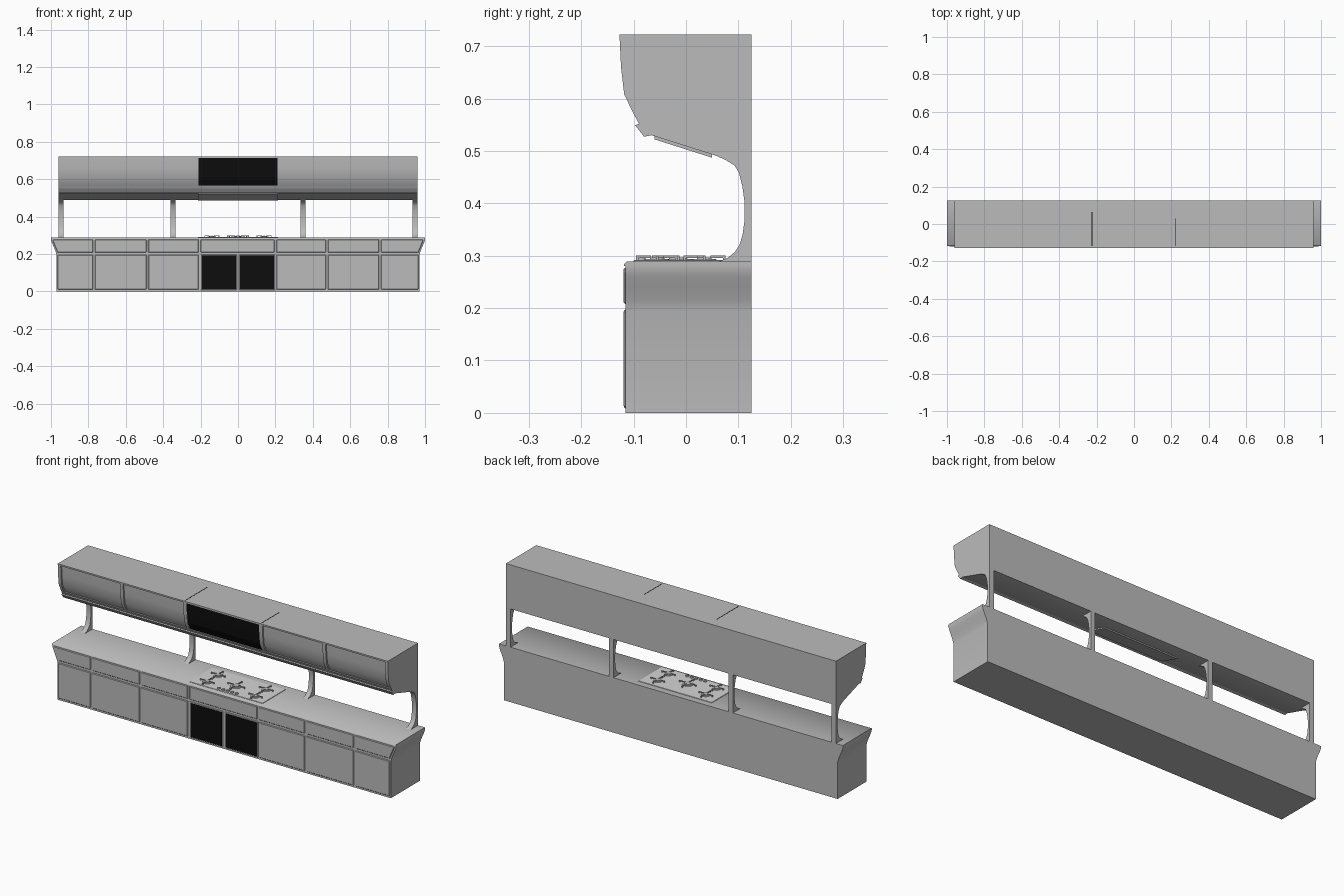
import bpy, bmesh, math
from mathutils import Vector

if "Cube" in bpy.data.objects:
    bpy.data.objects.remove(bpy.data.objects["Cube"])


def material(name, v):
    m = bpy.data.materials.new(name)
    m.diffuse_color = (v, v, v, 1)
    m.use_nodes = True
    m.node_tree.nodes["Principled BSDF"].inputs["Base Color"].default_value = m.diffuse_color
    return m


GREY = material("cabinet grey", 0.5)
BLACK = material("black glass", 0.004)
STEEL = material("light steel", 0.66)


def finish(name, bm, mat, smooth=None, bevel=0):
    bmesh.ops.recalc_face_normals(bm, faces=bm.faces)
    me = bpy.data.meshes.new(name)
    bm.to_mesh(me)
    bm.free()
    me.materials.append(mat)
    ob = bpy.data.objects.new(name, me)
    bpy.context.collection.objects.link(ob)
    if bevel:
        b = ob.modifiers.new("bevel", 'BEVEL')
        b.width, b.segments, b.limit_method = bevel, 1, 'ANGLE'
    if smooth:
        bpy.ops.object.select_all(action='DESELECT')
        ob.select_set(True)
        bpy.context.view_layer.objects.active = ob
        bpy.ops.object.shade_smooth_by_angle(angle=math.radians(smooth))
    return ob


def prism(name, pts, a, b, mat, axis='x', smooth=None, bevel=0):
    """Extrude a (y,z) outline along x, or an (x,z) outline along y."""
    bm = bmesh.new()
    place = (lambda p, t: (t, p[0], p[1])) if axis == 'x' else (lambda p, t: (p[0], t, p[1]))
    f = bm.faces.new([bm.verts.new(place(p, a)) for p in pts])
    ext = bmesh.ops.extrude_face_region(bm, geom=[f])
    verts = [g for g in ext['geom'] if isinstance(g, bmesh.types.BMVert)]
    bmesh.ops.translate(bm, verts=verts, vec=Vector(place((0, 0), b - a)))
    return finish(name, bm, mat, smooth, bevel)


def box(name, x, y, z, mat, bevel=0):
    return prism(name, [(y[0], z[0]), (y[1], z[0]), (y[1], z[1]), (y[0], z[1])],
                 x[0], x[1], mat, bevel=bevel)


BACK = 0.125

# Base cabinet with flared ends
flare = [(0.97, 0), (0.97, 0.195), (0.976, 0.215), (0.986, 0.24), (0.995, 0.26), (1.0, 0.275), (1.0, 0.282)]
prism("base_cabinet", flare + [(-x, z) for x, z in reversed(flare)], -0.115, BACK, GREY, 'y', smooth=25)
# Worktop with a rounded front edge
prism("worktop", [(BACK, 0.28), (-0.118, 0.28), (-0.118, 0.284), (-0.113, 0.289), (BACK, 0.289)],
      -1.0, 1.0, GREY, smooth=50)

# Drawer fronts and doors
edges = [-0.97, -0.77, -0.485, -0.205, 0.2, 0.475, 0.76, 0.97]
G = 0.005
for i, (a, b) in enumerate(zip(edges, edges[1:])):
    tl = -0.99 if i == 0 else a + G
    tr = 0.99 if i == 6 else b - G
    prism(f"drawer_front_{i}", [(a + G, 0.208), (b - G, 0.208), (tr, 0.25 if 0 < i < 6 else 0.268),
                                (tr, 0.277), (tl, 0.277), (tl, 0.25 if 0 < i < 6 else 0.268)],
          -0.119, -0.112, GREY, 'y', bevel=0.003)
    if i != 3:
        box(f"cabinet_door_{i}", (a + G, b - G), (-0.119, -0.112), (0.01, 0.196), GREY, 0.003)
# Oven doors with black glass
for s in (-1, 1):
    x = sorted((s * 0.006, s * 0.199))
    box("oven_door", x, (-0.118, -0.112), (0.008, 0.197), GREY, 0.002)
    box("oven_glass", (x[0] + 0.005, x[1] - 0.005), (-0.1195, -0.116), (0.013, 0.191), BLACK)

# Posts joining base and wall cabinet, front edge curved
curve = [(0.055, 0.492), (0.075, 0.483), (0.093, 0.472), (0.101, 0.458), (0.108, 0.43), (0.112, 0.40),
         (0.112, 0.37), (0.108, 0.34), (0.102, 0.32), (0.093, 0.307), (0.08, 0.296), (0.06, 0.288)]
post = [(BACK, 0.51), (0.055, 0.505)] + curve + [(BACK, 0.288)]
for x in (-0.96, -0.36, 0.334, 0.934):
    prism("support_post", post, x, x + 0.026, GREY, smooth=30)

# Wall cabinet: recessed core, then ribs and rails standing proud
front = [(-0.127, 0.722), (-0.124, 0.66), (-0.118, 0.608), (-0.103, 0.577), (-0.089, 0.55)]
REC = 0.008


def front_y(z):
    for (y1, z1), (y0, z0) in zip(front, front[1:]):
        if z >= z0:
            return y0 + (y1 - y0) * (z - z0) / (z1 - z0)
    return front[-1][0]


def strip(z0, z1, out, depth):
    """Band following the curved cabinet front between two heights."""
    zs = [z0] + [z for _, z in reversed(front) if z0 < z < z1] + [z1]
    return [(front_y(z) + out, z) for z in zs] + [(front_y(z) + depth, z) for z in reversed(zs)]


core = [(y + REC, z) for y, z in front]
prism("wall_cabinet", [(BACK, 0.722)] + core + [(-0.066, 0.53), (0.06, 0.49), (BACK, 0.49)],
      -0.96, 0.96, GREY, smooth=35)
for a, b in ((-0.96, -0.943), (-0.598, -0.58), (-0.23, -0.211),
             (0.211, 0.23), (0.58, 0.598), (0.943, 0.96)):
    prism("door_rib", strip(0.55, 0.722, 0, 0.02), a, b, GREY, smooth=35)
prism("top_rail", strip(0.714, 0.722, 0, 0.02), -0.96, 0.96, GREY)
prism("bottom_rail", strip(0.55, 0.565, 0, 0.02), -0.96, 0.96, GREY)
prism("centre_glass", strip(0.567, 0.713, 0.003, 0.012), -0.211, 0.211, BLACK)
# Lip under the doors
prism("light_lip", [(-0.097, 0.549), (-0.08, 0.527), (-0.066, 0.53), (-0.06, 0.552), (-0.088, 0.552)],
      -0.96, 0.96, GREY)
# Extractor plate under the centre
prism("extractor_plate", [(-0.06, 0.529), (-0.06, 0.522), (0.05, 0.487), (0.05, 0.494)],
      -0.215, 0.215, GREY)
# Thin seams on the roof
for x, y in ((-0.224, 0.065), (0.22, 0.03)):
    box("roof_seam", (x - 0.002, x + 0.002), (-0.118, y), (0.7215, 0.7225), BLACK)

# Hob plate
box("hob_plate", (-0.213, 0.213), (-0.10, 0.09), (0.286, 0.2915), STEEL, 0.001)


def cylinder(name, x, y, z0, z1, r, mat, n=16):
    bm = bmesh.new()
    bmesh.ops.create_cone(bm, cap_ends=True, segments=n, radius1=r, radius2=r * 0.92, depth=z1 - z0)
    bmesh.ops.translate(bm, verts=bm.verts, vec=(x, y, (z0 + z1) / 2))
    return finish(name, bm, mat, smooth=40)


# Burners with cross-shaped pan supports
for x, y, r in ((-0.14, -0.055, 0.04), (-0.14, 0.035, 0.04), (0, -0.015, 0.05),
                (0.14, -0.055, 0.04), (0.14, 0.035, 0.04)):
    cylinder("burner_base", x, y, 0.290, 0.294, r * 0.6, GREY)
    cylinder("burner_cap", x, y, 0.293, 0.297, r * 0.36, GREY)
    bm = bmesh.new()
    for k in range(4):
        c, s = math.cos(k * math.pi / 2), math.sin(k * math.pi / 2)
        for d0, d1, z0, z1 in ((0.3, 1.0, 0.296, 0.300), (0.88, 1.0, 0.290, 0.297)):
            vs = bmesh.ops.create_cube(bm, size=1)['verts']
            for v in vs:
                u = r * (d0 + (v.co.x + 0.5) * (d1 - d0))
                w = v.co.y * 0.005
                v.co = (x + c * u - s * w, y + s * u + c * w, z0 + (v.co.z + 0.5) * (z1 - z0))
    finish("pan_support", bm, GREY)

# Control knobs
for k in range(5):
    cylinder("hob_knob", -0.052 + 0.026 * k, -0.085, 0.290, 0.298, 0.008, GREY, 12)
